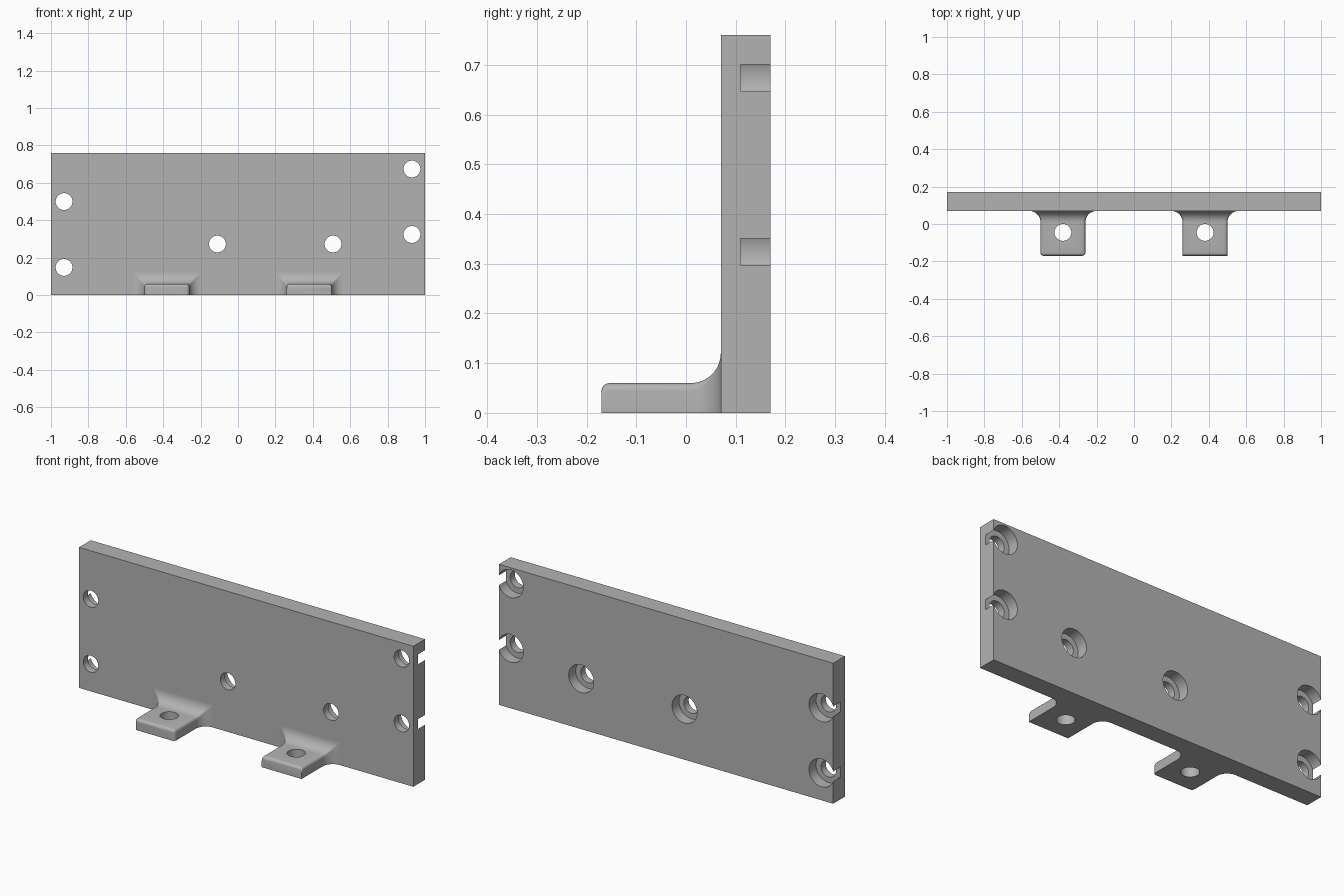
import bpy, bmesh
from math import sin, cos, pi, radians

if "Cube" in bpy.data.objects:
    bpy.data.objects.remove(bpy.data.objects["Cube"], do_unlink=True)

grey = bpy.data.materials.new("plain grey")
grey.use_nodes = True
COLOUR = (0.45, 0.45, 0.45, 1)
grey.diffuse_color = COLOUR
grey.node_tree.nodes["Principled BSDF"].inputs["Base Color"].default_value = COLOUR

FRONT, FACE, BACK, SEAT = -0.17, 0.07, 0.17, 0.11
HOLE, BORE = 0.045, 0.075


def make_object(name, bm):
    bmesh.ops.recalc_face_normals(bm, faces=bm.faces[:])
    mesh = bpy.data.meshes.new(name)
    bm.to_mesh(mesh)
    bm.free()
    mesh.materials.append(grey)
    obj = bpy.data.objects.new(name, mesh)
    bpy.context.collection.objects.link(obj)
    return obj


def loft(bm, rings):
    """Skin a list of closed rings of points and cap both ends."""
    loops = [[bm.verts.new(p) for p in ring] for ring in rings]
    for a, b in zip(loops, loops[1:]):
        for i in range(len(a)):
            j = (i + 1) % len(a)
            bm.faces.new((a[i], a[j], b[j], b[i]))
    bm.faces.new(loops[0])
    bm.faces.new(loops[-1])


def circle(place, r, n=48):
    return [place(r * cos(2 * pi * i / n), r * sin(2 * pi * i / n)) for i in range(n)]


def cut(obj, cutter):
    cutter.hide_render = True
    mod = obj.modifiers.new("holes", "BOOLEAN")
    mod.operation, mod.solver, mod.object = "DIFFERENCE", "EXACT", cutter
    bpy.ops.object.select_all(action="DESELECT")
    bpy.context.view_layer.objects.active = obj
    obj.select_set(True)
    bpy.ops.object.modifier_apply(modifier=mod.name)
    bpy.data.objects.remove(cutter, do_unlink=True)
    bpy.ops.object.shade_smooth_by_angle(angle=radians(30))


# Upright plate
bm = bmesh.new()
bmesh.ops.create_cube(bm, size=1)
for v in bm.verts:
    v.co = (v.co.x * 2, v.co.y * (BACK - FACE) + (BACK + FACE) / 2, (v.co.z + 0.5) * 0.76)
plate = make_object("back_plate", bm)

# Screw holes with counterbores opening on the rear face
bm = bmesh.new()
for x, z in [(-0.93, 0.5), (-0.93, 0.148), (0.93, 0.674), (0.93, 0.324),
             (-0.11, 0.273), (0.508, 0.273)]:
    loft(bm, [circle(lambda u, v: (x + u, y, z + v), r)
              for y, r in [(0, HOLE), (SEAT, HOLE), (SEAT, BORE), (0.2, BORE)]])
cut(plate, make_object("plate_hole_cutter", bm))

# Mounting tabs: rounded top and front edges, flared fillet into the plate
W, H, R, FILLET, STEPS = 0.12, 0.06, 0.016, 0.06, 10


def section(cx, y, w, h, r, n=5):
    arc = [(r * cos(pi / 2 * i / n), r * sin(pi / 2 * i / n)) for i in range(n + 1)]
    half = [(w, 0)] + [(w - r + u, h - r + v) for u, v in arc]
    return ([(cx + u, y, v) for u, v in half]
            + [(cx - u, y, v) for u, v in reversed(half)])


def tab(name, cx, round_sides):
    rings = []
    for i in range(6):
        a = pi / 2 * i / 5
        inset = R * (1 - sin(a))
        side = inset if round_sides else 0
        rings.append(section(cx, FRONT + R * (1 - cos(a)), W - side, H - inset, R - side * 0.9))
    for i in range(STEPS + 1):
        a = pi / 2 * i / STEPS
        grow = FILLET * (1 - cos(a))
        rings.append(section(cx, FACE - FILLET + FILLET * sin(a), W + grow, H + grow,
                             R * (1 - 0.8 * i / STEPS)))
    bm = bmesh.new()
    loft(bm, rings)
    obj = make_object(name, bm)
    bm = bmesh.new()
    loft(bm, [circle(lambda u, v: (cx + u, -0.045 + v, z), HOLE) for z in (-0.1, 0.2)])
    cut(obj, make_object(name + "_hole_cutter", bm))


tab("right_mounting_tab", -0.38, True)
tab("left_mounting_tab", 0.38, False)
